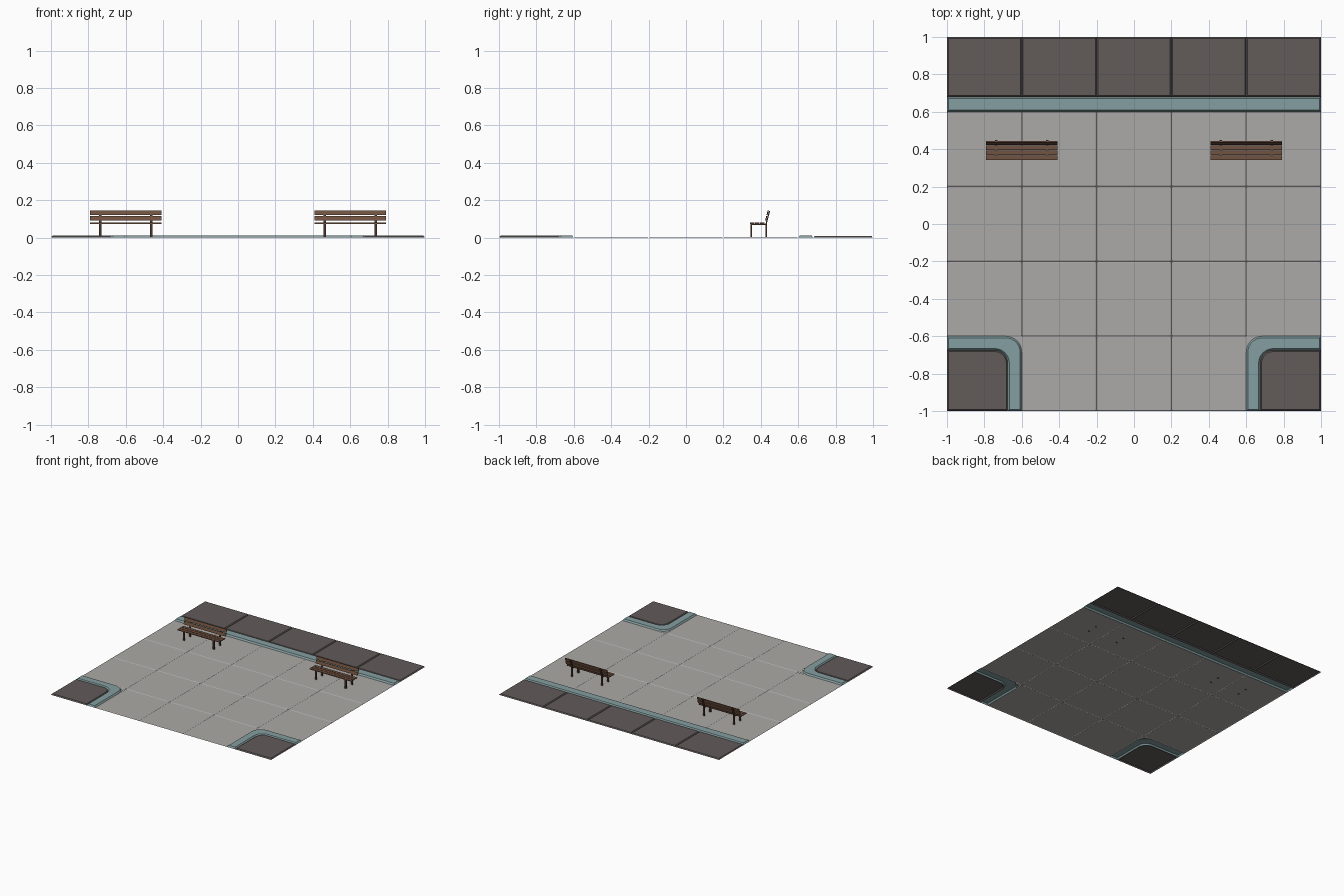
import bpy, bmesh, math
from mathutils import Matrix, Vector

if "Cube" in bpy.data.objects:
    bpy.data.objects.remove(bpy.data.objects["Cube"])


def mat(name, r, g, b):
    m = bpy.data.materials.new(name)
    m.diffuse_color = (r, g, b, 1)
    m.use_nodes = True
    m.node_tree.nodes["Principled BSDF"].inputs["Base Color"].default_value = m.diffuse_color
    return m


PAVING = mat("pale grey paving", 0.41, 0.40, 0.385)
CURB = mat("teal curb", 0.235, 0.345, 0.355)
ASPHALT = mat("dark asphalt", 0.122, 0.104, 0.102)
WOOD = mat("brown wood", 0.165, 0.085, 0.052)
LEG = mat("dark brown frame", 0.07, 0.037, 0.026)


def finish(name, bm, material):
    me = bpy.data.meshes.new(name)
    bm.to_mesh(me)
    bm.free()
    me.materials.append(material)
    ob = bpy.data.objects.new(name, me)
    bpy.context.collection.objects.link(ob)
    return ob


def slabs(name, outlines, bevel, height, material):
    """Open-bottomed slabs: outline on the ground, bevelled up to a flat top."""
    bm = bmesh.new()
    for pts in outlines:
        f = bm.faces.new([bm.verts.new((x, y, 0)) for x, y in pts])
        f.normal_update()
        if f.normal.z < 0:
            f.normal_flip()
        if bevel:
            bmesh.ops.inset_individual(bm, faces=[f], thickness=bevel,
                                       use_even_offset=True)
        for v in f.verts:
            v.co.z = height
    return finish(name, bm, material)


def rect(x0, y0, x1, y1):
    return [(x0, y0), (x1, y0), (x1, y1), (x0, y1)]


def arc(edge, r, sx, n=8):
    """Rounded corner whose sides lie at x = sx*edge and y = edge."""
    c = edge - r
    return [(sx * (c + r * math.sin(a)), c + r * math.cos(a))
            for a in (math.pi / 2 * i / n for i in range(n + 1))]


# Paving: 0.4 tiles, leaving out the two front corners
tiles = []
for i in range(5):
    for j in range(4):
        if j == 0 and i in (0, 4):
            continue
        x, y = -1 + 0.4 * i, -1 + 0.4 * j
        tiles.append(rect(x, y, x + 0.4, y + 0.4))
slabs("paving_tiles", tiles, 0.005, 0.003, PAVING)

# Road strip and its straight curb at the back
slabs("road_slabs", [rect(-1 + 0.4 * i, 0.68, -0.6 + 0.4 * i, 1) for i in range(5)],
      0.007, 0.008, ASPHALT)
slabs("back_curb", [rect(-1, 0.6, 1, 0.68)], 0.009, 0.012, CURB)


# Rounded front corners; the arcs are drawn about the block's outer corner
def corner_pts(pts, sx):
    return [(sx * -1 + x, -1 + y) for x, y in pts]


for sx, side in ((1, "left"), (-1, "right")):
    outer = arc(0.4, 0.085, sx)
    inner = arc(0.325, 0.07, sx)
    ring = [(0, 0.4)] + outer + [(sx * 0.4, 0), (sx * 0.325, 0)] + inner[::-1] + [(0, 0.325)]
    bed = [(0, 0), (0, 0.325)] + inner + [(sx * 0.325, 0)]
    gap = [(sx * 0.4, 0.4)] + outer[::-1]
    slabs(side + "_corner_curb", [corner_pts(ring, sx)], 0.009, 0.012, CURB)
    slabs(side + "_corner_asphalt", [corner_pts(bed, sx)], 0.007, 0.009, ASPHALT)
    slabs(side + "_corner_paving", [corner_pts(gap, sx)], 0, 0.002, PAVING)


# Benches
def boxes(name, items, material):
    """items: centre, size, tilt about x."""
    bm = bmesh.new()
    for c, s, tilt in items:
        m = (Matrix.Translation(Vector(c)) @ Matrix.Rotation(tilt, 4, 'X')
             @ Matrix.Diagonal((*s, 1)))
        bmesh.ops.create_cube(bm, size=1, matrix=m)
    return finish(name, bm, material)


LEAN = math.radians(-15)
for cx, side in ((-0.6, "left"), (0.6, "right")):
    seat = [((cx, y, 0.077), (0.382, 0.023, 0.006), 0)
            for y in (0.3535, 0.3805, 0.4075)]
    boxes(side + "_bench_seat_slats", seat, WOOD)
    back = [((cx, 0.429, 0.104), (0.382, 0.006, 0.025), LEAN),
            ((cx, 0.4365, 0.133), (0.382, 0.006, 0.025), LEAN)]
    boxes(side + "_bench_back_slats", back, WOOD)
    frame = []
    for dx in (-0.136, 0.136):
        x = cx + dx
        frame += [((x, 0.348, 0.036), (0.014, 0.008, 0.072), 0),      # front leg
                  ((x, 0.430, 0.038), (0.014, 0.008, 0.076), 0),      # back leg
                  ((x, 0.389, 0.071), (0.014, 0.090, 0.006), 0),      # seat bearer
                  ((x, 0.4375, 0.108), (0.014, 0.006, 0.072), LEAN)]  # back post
    boxes(side + "_bench_frame", frame, LEG)
